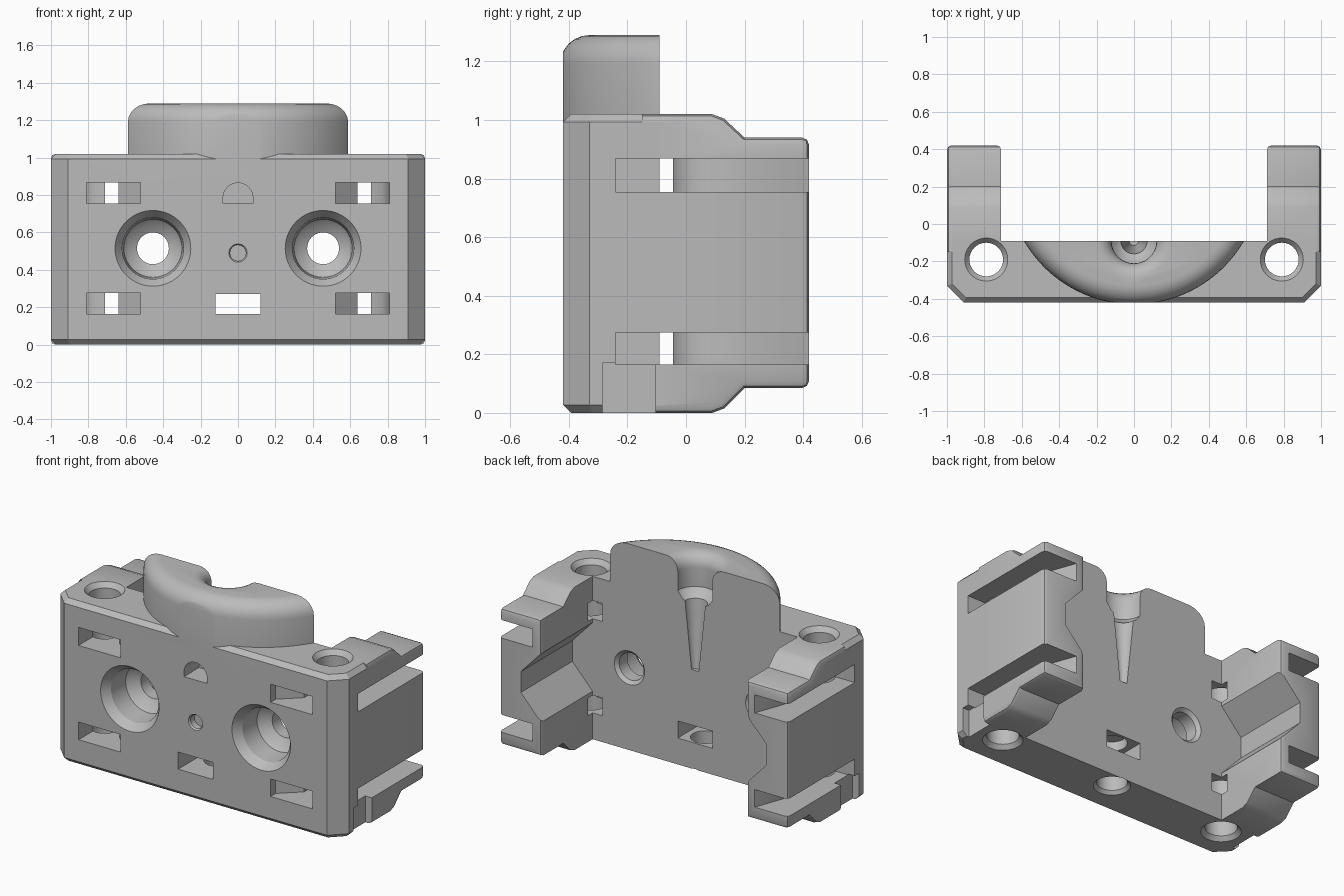
import bpy, bmesh, math
from mathutils import Vector

if "Cube" in bpy.data.objects:
    bpy.data.objects.remove(bpy.data.objects["Cube"])

grey = bpy.data.materials.new("plain grey")
grey.use_nodes = True
grey.diffuse_color = (0.5, 0.5, 0.5, 1)
grey.node_tree.nodes["Principled BSDF"].inputs["Base Color"].default_value = (0.5, 0.5, 0.5, 1)

FRONT, BACK, TOP = -0.42, -0.09, 1.02


def finish(bm, name):
    bmesh.ops.recalc_face_normals(bm, faces=bm.faces)
    mesh = bpy.data.meshes.new(name)
    bm.to_mesh(mesh)
    bm.free()
    obj = bpy.data.objects.new(name, mesh)
    mesh.materials.append(grey)
    bpy.context.collection.objects.link(obj)
    return obj


def prism(name, points, axis, low, high, bevel=0, pick=None, segments=1):
    """Extrude a 2D outline along an axis, then bevel the picked edges."""
    place = {"x": lambda a, b, h: (h, a, b),
             "y": lambda a, b, h: (a, h, b),
             "z": lambda a, b, h: (a, b, h)}[axis]
    bm = bmesh.new()
    ends = [[bm.verts.new(place(a, b, h)) for a, b in points] for h in (low, high)]
    bm.faces.new(ends[0])
    bm.faces.new(ends[1])
    n = len(points)
    for i in range(n):
        j = (i + 1) % n
        bm.faces.new((ends[0][i], ends[0][j], ends[1][j], ends[1][i]))
    bmesh.ops.recalc_face_normals(bm, faces=bm.faces)
    if bevel:
        edges = [e for e in bm.edges if pick(e)]
        bmesh.ops.bevel(bm, geom=edges, offset=bevel, segments=segments,
                        profile=0.5, affect="EDGES")
    return finish(bm, name)


def box(name, x0, x1, y0, y1, z0, z1):
    return prism(name, [(x0, y0), (x1, y0), (x1, y1), (x0, y1)], "z", z0, z1)


def lathe(name, profile, centre, axis, sides=64):
    """Solid of revolution; profile is (radius, distance along axis)."""
    bm = bmesh.new()
    rings = []
    for r, t in profile:
        ring = []
        for i in range(sides):
            a = 2 * math.pi * i / sides
            c, s = r * math.cos(a), r * math.sin(a)
            p = (c, s, t) if axis == "z" else (c, t, s)
            ring.append(bm.verts.new(Vector(centre) + Vector(p)))
        rings.append(ring)
    for lo, hi in zip(rings, rings[1:]):
        for i in range(sides):
            j = (i + 1) % sides
            bm.faces.new((lo[i], lo[j], hi[j], hi[i]))
    bm.faces.new(rings[0])
    bm.faces.new(rings[-1])
    return finish(bm, name)


def combine(target, tool, operation):
    mod = target.modifiers.new(tool.name, "BOOLEAN")
    mod.operation, mod.solver, mod.object = operation, "EXACT", tool
    bpy.context.view_layer.objects.active = target
    bpy.ops.object.modifier_apply(modifier=mod.name)
    bpy.data.objects.remove(tool)


# Main block with chamfered front corners and rims
def block_rim(e):
    a, b = (v.co for v in e.verts)
    return abs(a.z - b.z) < 0.01 and (a.y + b.y) / 2 < BACK - 0.01

body = prism("clamp_body",
             [(-0.91, FRONT), (0.91, FRONT), (1, -0.33), (1, BACK), (-1, BACK), (-1, -0.33)],
             "z", 0, TOP, 0.027, block_rim)

# Side arms reaching back, stepped at top and bottom
arm_outline = [(-0.15, 0), (0.09, 0), (0.13, 0.015), (0.2, 0.085), (0.42, 0.085),
               (0.42, 0.94), (0.2, 0.94), (0.13, 1.005), (0.09, TOP), (-0.15, TOP)]


def arm_rim(e):
    outer = all(abs(v.co.x) > 0.99 for v in e.verts)
    rear = all(v.co.y > 0.4 for v in e.verts)
    not_front = any(v.co.y > -0.1 for v in e.verts)
    return rear or (outer and not_front)


for s in (-1, 1):
    lo, hi = sorted((0.71 * s, s))
    arm = prism("arm", arm_outline, "x", lo, hi, 0.024, arm_rim, 2)
    combine(body, arm, "UNION")

# Half-round collar on top with a rounded rim
rim = [(0.58 + 0.1 * math.cos(a), 1.19 + 0.1 * math.sin(a))
       for a in (math.radians(15 * k) for k in range(7))]
collar = lathe("collar", [(0.68, 0.9)] + rim, (0, 0.25, 0), "z", 128)
combine(collar, box("collar_limits", -0.9, 0.9, FRONT, BACK, 0.8, 1.5), "INTERSECT")
combine(body, collar, "UNION")

cutters = []

# Tapered feed bore, half of it open at the back
lip = [(0.12 + 0.08 * (1 - math.cos(a)), 1.21 + 0.08 * math.sin(a))
       for a in (math.radians(15 * k) for k in range(7))]
cutters.append(lathe("feed_bore", [(0.025, 0.62), (0.07, 1.04), (0.09, 1.05), (0.12, 1.09)]
                     + lip + [(0.2, 1.4)], (0, BACK, 0), "z"))

# Strap channel outline, running from the front slot around the arm
channel = [(0.52, -0.5), (0.81, -0.5), (0.81, -0.24), (1.1, -0.24), (1.1, 0.5),
           (0.74, 0.5), (0.84, 0.23), (0.84, 0.06), (0.81, 0), (0.77, -0.03),
           (0.71, -0.045), (0.64, -0.045), (0.64, -0.26), (0.52, -0.37)]
groove = [(0.6, 0.3), (0.71, 0.3), (0.85, 0.45), (0.85, 0.58), (0.71, 0.73), (0.6, 0.73)]

for s in (-1, 1):
    flip = lambda pts: [(s * a, b) for a, b in pts]
    for z0, z1 in ((0.165, 0.275), (0.755, 0.868)):
        cutters.append(prism("strap_channel", flip(channel), "z", z0, z1))
    # Trapezoid groove inside each arm
    cutters.append(prism("arm_groove", flip(groove), "y", BACK, 0.6))
    # Vertical bolt holes, countersunk at both ends
    cutters.append(lathe("bolt_hole", [(0.14, -0.03), (0.09, 0.025), (0.09, 0.99), (0.14, 1.05)],
                         (0.79 * s, -0.19, 0), "z"))
    # Large stepped holes through the front
    cutters.append(lathe("stepped_hole",
                         [(0.21, -0.43), (0.165, -0.37), (0.155, -0.24), (0.13, -0.215),
                          (0.085, -0.19), (0.085, -0.11), (0.12, -0.075)],
                         (0.455 * s, 0, 0.515), "y"))
    # Shallow relief at the foot of each side
    lo, hi = sorted((0.955 * s, 1.1 * s))
    cutters.append(box("foot_relief", lo, hi, -0.285, -0.105, -0.1, 0.17))

# Centre nut slot with the bolt hole below it
cutters.append(box("nut_slot", -0.12, 0.12, -0.6, 0.1, 0.165, 0.272))
cutters.append(lathe("centre_bolt_hole", [(0.13, -0.03), (0.085, 0.02), (0.085, 0.33)],
                     (0, -0.19, 0), "z"))

# Arched pocket and small round dimple on the front
arch = [(0.08 * math.cos(a), 0.785 + 0.08 * math.sin(a))
        for a in (math.radians(15 * k) for k in range(13))]
cutters.append(prism("arched_pocket", [(0.08, 0.755)] + arch + [(-0.08, 0.755)],
                     "y", -0.6, -0.27))
cutters.append(lathe("dimple", [(0.056, -0.43), (0.042, -0.41), (0.042, -0.37)],
                     (0, 0, 0.49), "y", 32))

for cutter in cutters:
    combine(body, cutter, "DIFFERENCE")

# Smooth shading with sharp edges kept
bpy.ops.object.select_all(action="DESELECT")
body.select_set(True)
bpy.context.view_layer.objects.active = body
bpy.ops.object.shade_smooth_by_angle(angle=math.radians(28))
